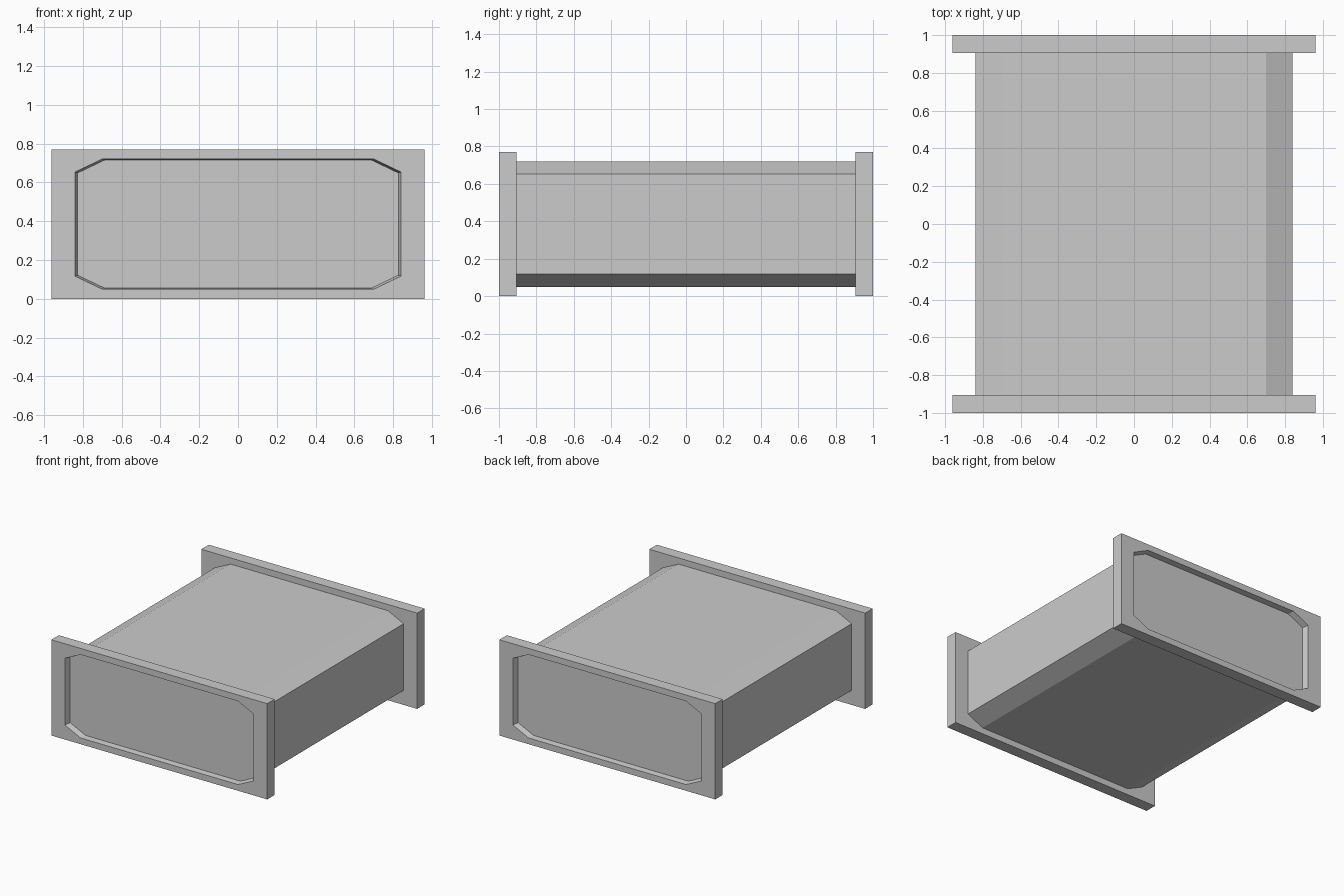
import bpy, bmesh

if "Cube" in bpy.data.objects:
    bpy.data.objects.remove(bpy.data.objects["Cube"])

MID_Z = 0.385               # mid height of every cross-section
HALF_W, HALF_H = 0.96, 0.385
FLANGE_Y, END_Y, PANEL_Y = 0.905, 1.0, 0.953

# Corners and chamfered-corner octagon, counterclockwise about the centre
RECT = [(HALF_W, HALF_H), (-HALF_W, HALF_H), (-HALF_W, -HALF_H), (HALF_W, -HALF_H)]
W, H, CW, CH = 0.84, 0.335, 0.70, 0.268
OCT = [(W, CH), (CW, H), (-CW, H), (-W, CH), (-W, -CH), (-CW, -H), (CW, -H), (W, -CH)]

bm = bmesh.new()


def ring(points, y, scale=1.0):
    return [bm.verts.new((x * scale, y, MID_Z + z * scale)) for x, z in points]


def bridge(a, b):
    for i in range(len(a)):
        j = (i + 1) % len(a)
        bm.faces.new((a[i], a[j], b[j], b[i]))


def flange_face(rect, octagon):
    """Flat face between the rectangular rim and the octagonal opening."""
    for i in range(4):
        a, b, c = octagon[2 * i], octagon[2 * i + 1], octagon[(2 * i + 2) % 8]
        bm.faces.new((rect[i], a, b))
        bm.faces.new((rect[i], b, c, rect[(i + 1) % 4]))


sleeve_ends = []
for s in (-1, 1):
    # Recessed end panel with a slightly tapered lip
    panel = ring(OCT, s * PANEL_Y, 0.983)
    lip = ring(OCT, s * END_Y)
    bm.faces.new(panel)
    bridge(panel, lip)
    # Rectangular flange
    outer = ring(RECT, s * END_Y)
    inner = ring(RECT, s * FLANGE_Y)
    flange_face(outer, lip)
    bridge(outer, inner)
    sleeve_end = ring(OCT, s * FLANGE_Y)
    flange_face(inner, sleeve_end)
    sleeve_ends.append(sleeve_end)

# Chamfered sleeve joining the two flanges
bridge(*sleeve_ends)

bmesh.ops.recalc_face_normals(bm, faces=bm.faces)
mesh = bpy.data.meshes.new("flanged_case")
bm.to_mesh(mesh)
bm.free()
bpy.context.collection.objects.link(bpy.data.objects.new("flanged_case", mesh))
